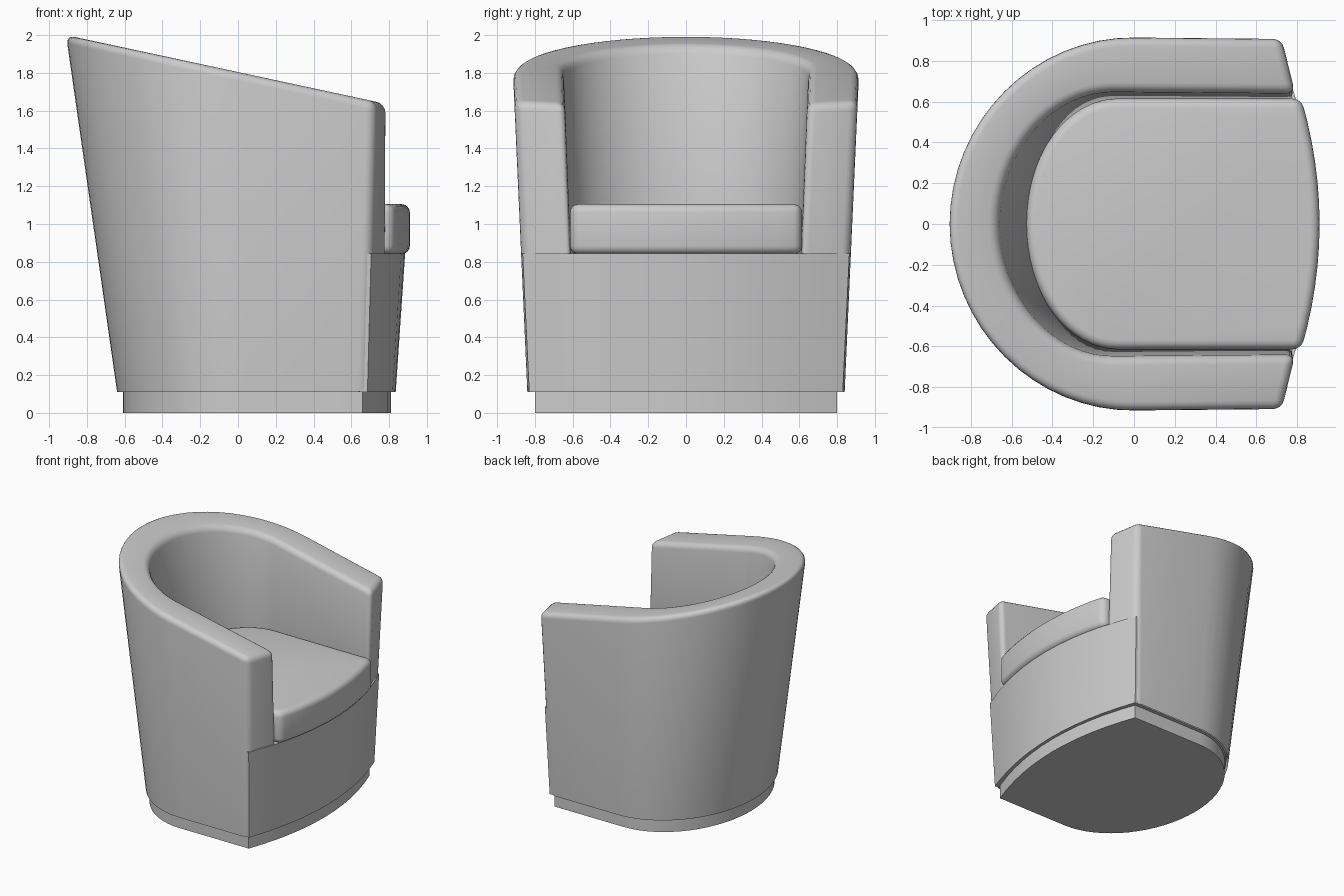
import bpy, bmesh, math

cube = bpy.data.objects.get("Cube")
if cube:
    bpy.data.objects.remove(cube)

fabric = bpy.data.materials.new("grey upholstery")
fabric.use_nodes = True
GREY = (0.6, 0.6, 0.6, 1)
fabric.diffuse_color = GREY
fabric.node_tree.nodes["Principled BSDF"].inputs["Base Color"].default_value = GREY


def u_path(back, centre, half, front, steps=32):
    """Horseshoe open towards +x, from the -y arm around the back to the +y arm."""
    pts = [(front, -half)]
    for i in range(steps + 1):
        a = -math.pi / 2 - math.pi * i / steps
        pts.append((centre + (centre - back) * math.cos(a), half * math.sin(a)))
    return pts + [(front, half)]


def d_outline(back, centre, half, side, middle, steps=12):
    """Horseshoe closed by a bowed front edge."""
    pts = u_path(back, centre, half, side)
    for i in range(1, steps):
        f = 1 - 2 * i / steps
        pts.append((side + (middle - side) * (1 - f * f), half * f))
    return pts


def finish(bm, name):
    bmesh.ops.recalc_face_normals(bm, faces=bm.faces)
    mesh = bpy.data.meshes.new(name)
    bm.to_mesh(mesh)
    bm.free()
    mesh.materials.append(fabric)
    ob = bpy.data.objects.new(name, mesh)
    bpy.context.collection.objects.link(ob)
    bpy.ops.object.select_all(action='DESELECT')
    ob.select_set(True)
    bpy.context.view_layer.objects.active = ob
    bpy.ops.object.shade_smooth_by_angle(angle=math.radians(35))


def solid(name, z0, low, z1, high, round_edges=0):
    """Closed block lofted between two outlines."""
    bm = bmesh.new()
    rings = [[bm.verts.new((x, y, z)) for x, y in pts] for z, pts in ((z0, low), (z1, high))]
    n = len(low)
    for i in range(n):
        j = (i + 1) % n
        bm.faces.new((rings[0][i], rings[0][j], rings[1][j], rings[1][i]))
    bm.faces.new(rings[0])
    bm.faces.new(rings[1])
    if round_edges:
        bmesh.ops.recalc_face_normals(bm, faces=bm.faces)
        sharp = [e for e in bm.edges if e.calc_face_angle(0) > math.radians(40)]
        bmesh.ops.bevel(bm, geom=sharp, offset=round_edges, segments=4, profile=0.5, affect='EDGES')
    finish(bm, name)


# Plinth and bowed seat base
solid("plinth", 0, d_outline(-0.61, 0.02, 0.80, 0.66, 0.81),
      0.11, d_outline(-0.61, 0.02, 0.80, 0.66, 0.81))
solid("seat_base", 0.11, d_outline(-0.62, 0.05, 0.83, 0.685, 0.835),
      0.845, d_outline(-0.70, 0.02, 0.865, 0.705, 0.885))

# Seat cushion
cushion = d_outline(-0.53, -0.08, 0.615, 0.82, 0.91)
solid("seat_cushion", 0.84, cushion, 1.105, cushion, 0.045)


# Tub shell: back and arms with a sloping rim
def outer(z):
    h = z - 0.11
    return u_path(-0.64 - 0.143 * h, 0.05 - 0.03 * h, 0.84 + 0.045 * h, 0.68 + 0.03 * h)


def inner(z):
    h = z - 1.1
    return u_path(-0.53 - 0.16 * h, -0.10, 0.62 + 0.04 * h, 0.79)


def rim_height(x):
    return 2.0 - 0.215 * (x + 0.91)


def rim(path):
    pts = []
    for i in range(len(path(1))):
        z = 1.8
        for _ in range(6):
            z = rim_height(path(z)[i][0])
        pts.append((*path(z)[i], z))
    return pts


bm = bmesh.new()
loops = [[(x, y, 0.11) for x, y in outer(0.11)], rim(outer), rim(inner),
         [(x, y, 0.8) for x, y in inner(0.8)]]
rows = [[bm.verts.new(p) for p in loop] for loop in loops]
count = len(rows[0])
for k in range(4):
    a, b = rows[k], rows[(k + 1) % 4]
    for i in range(count - 1):
        bm.faces.new((a[i], a[i + 1], b[i + 1], b[i]))
for i in (0, count - 1):
    bm.faces.new([row[i] for row in rows])
bmesh.ops.recalc_face_normals(bm, faces=bm.faces)
rounded = [e for e in bm.edges if e.calc_face_angle(0) > math.radians(40)
           and max(v.co.z for v in e.verts) > 1.5]
bmesh.ops.bevel(bm, geom=rounded, offset=0.045, segments=4, profile=0.5, affect='EDGES')
finish(bm, "back_and_arms")
